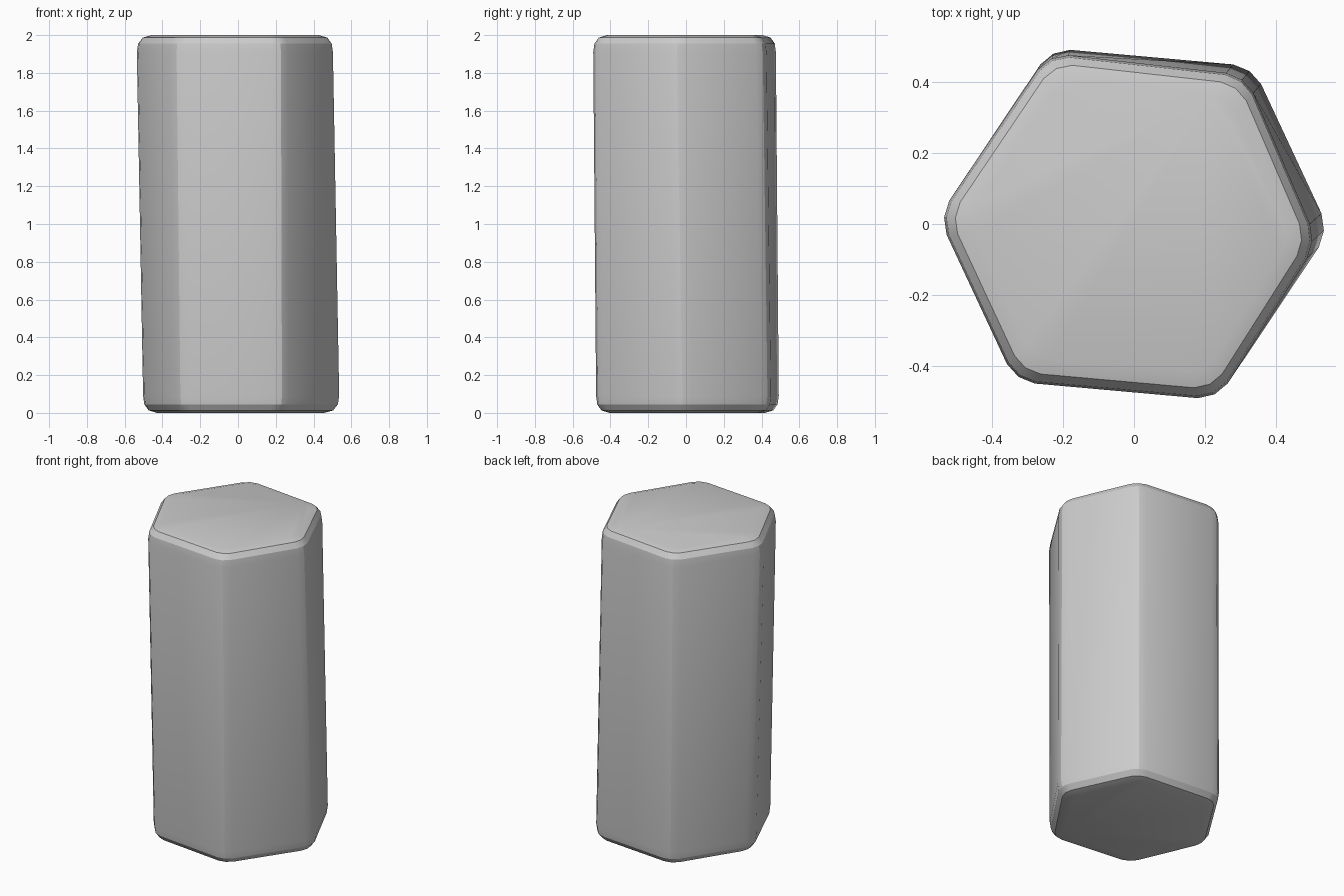
import bpy, bmesh
from mathutils import Vector

if "Cube" in bpy.data.objects:
    bpy.data.objects.remove(bpy.data.objects["Cube"])

# Sharp outline of the upper hexagon; the lower one is its point mirror
TOP = [Vector(p) for p in [(-0.552, 0.02), (-0.24, 0.482), (0.315, 0.42),
                           (0.518, -0.05), (0.235, -0.496), (-0.335, -0.445)]]
BOTTOM = [-p for p in TOP]


def rounded_ring(corners, inset, cut=0.055):
    """Inset hexagon with each corner softened into three points."""
    pts, n = [], len(corners)
    shrink = 1 - inset / 0.47
    for i, c in enumerate(corners):
        a = c + (corners[i - 1] - c).normalized() * cut
        b = c + (corners[(i + 1) % n] - c).normalized() * cut
        mid = (a + b + c * 1.3) / 3.3
        pts += [p * shrink for p in (a, mid, b)]
    return pts


# Column: rings rolled over at both ends, wrapped in a convex hull
bm = bmesh.new()
for inset, drop in [(0, 0.09), (0.006, 0.045), (0.028, 0.013), (0.07, 0)]:
    for corners, z in [(TOP, 2 - drop), (BOTTOM, drop)]:
        for p in rounded_ring(corners, inset):
            bm.verts.new((p.x, p.y, z))
hull = bmesh.ops.convex_hull(bm, input=bm.verts[:])
loose = [v for v in bm.verts if not v.link_faces]
bmesh.ops.delete(bm, geom=loose, context='VERTS')
bmesh.ops.recalc_face_normals(bm, faces=bm.faces[:])

mesh = bpy.data.meshes.new("stone_column")
bm.to_mesh(mesh)
bm.free()
column = bpy.data.objects.new("stone_column", mesh)
bpy.context.collection.objects.link(column)

# Soft worn shading
bpy.context.view_layer.objects.active = column
column.select_set(True)
bpy.ops.object.shade_smooth_by_angle(angle=0.4)
